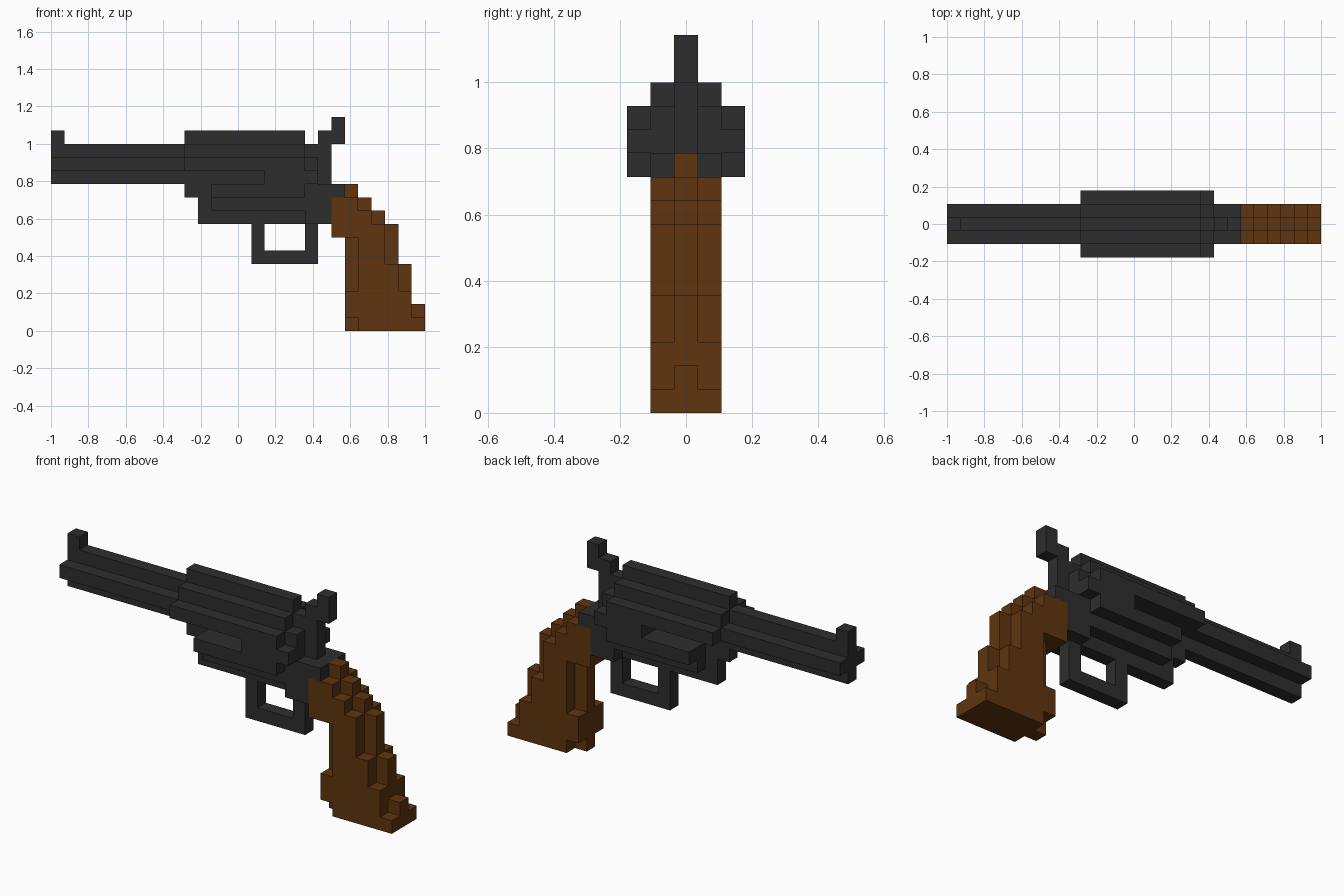
import bpy, bmesh
from mathutils import Vector

if "Cube" in bpy.data.objects:
    bpy.data.objects.remove(bpy.data.objects["Cube"])

U = 1 / 14  # size of one block; the model is 28 blocks long


def material(name, rgb):
    m = bpy.data.materials.new(name)
    m.diffuse_color = (*rgb, 1)
    m.use_nodes = True
    m.node_tree.nodes["Principled BSDF"].inputs["Base Color"].default_value = m.diffuse_color
    return m


STEEL = material("dark_steel", (0.027, 0.027, 0.027))
WOOD = material("brown_wood", (0.114, 0.035, 0.0045))
parts = {}


def part(name, mat, *boxes):
    """Each box is (x0, x1, z0, z1, half): blocks spanning -half..half in y."""
    cells = {(x, y, z) for x0, x1, z0, z1, h in boxes
             for x in range(x0, x1) for z in range(z0, z1) for y in range(-h, h + 1)}
    for other, _ in parts.values():
        cells -= other
    parts[name] = (cells, mat)


# Barrel with a plus-shaped section, and front sight
part("barrel", STEEL, (0, 10, 11, 14, 0), (0, 10, 12, 13, 1))
part("front_sight", STEEL, (0, 1, 14, 15, 0))

# Stepped cylinder with a side groove open to the front
part("cylinder", STEEL,
     (10, 19, 13, 15, 0), (10, 19, 13, 14, 1),
     (10, 19, 12, 13, 2), (16, 20, 11, 12, 2), (10, 16, 11, 12, 0),
     (12, 19, 10, 11, 2), (12, 19, 9, 10, 1))

# Frame below and behind the cylinder
part("frame", STEEL,
     (10, 12, 10, 11, 0), (11, 19, 8, 10, 0),
     (19, 21, 8, 11, 1), (19, 21, 11, 14, 0), (19, 20, 12, 13, 1),
     (21, 22, 10, 11, 1))
part("hammer", STEEL, (20, 21, 14, 15, 0), (21, 22, 14, 16, 0))

# Trigger guard loop
part("trigger_guard", STEEL, (15, 16, 5, 8, 0), (19, 20, 5, 8, 0), (16, 19, 5, 6, 0))

# Grip: (column, centre height, side height), with a ridge along the back
columns = [(22, 11, 10), (23, 10, 9), (24, 9, 8), (25, 8, 5), (26, 5, 3), (27, 2, 1)]
grip = [(21, 22, 7, 10, 1)]
for x, centre, side in columns:
    grip.append((x, x + 1, 0, centre, 0))
    if x > 22:
        grip.append((x, x + 1, 0, side, 1))
grip += [(22, 23, 7, 10, 1), (22, 23, 1, 3, 1)]  # front edge is notched
part("grip", WOOD, *grip)

# Turn each part into a mesh made only of its exposed faces
solid = set().union(*(c for c, _ in parts.values()))
for name, (cells, mat) in parts.items():
    bm = bmesh.new()
    for c in sorted(cells):
        mid = Vector((c[0] + 0.5, c[1], c[2] + 0.5))
        for axis in range(3):
            for s in (-1, 1):
                n = [0, 0, 0]
                n[axis] = s
                if tuple(a + b for a, b in zip(c, n)) in solid:
                    continue
                n = Vector(n)
                a = Vector((n.y, n.z, n.x))
                b = n.cross(a)
                corners = [mid + (n + i * a + j * b) / 2
                           for i, j in ((-1, -1), (1, -1), (1, 1), (-1, 1))]
                bm.faces.new([bm.verts.new((v - Vector((14, 0, 0))) * U) for v in corners])
    bmesh.ops.remove_doubles(bm, verts=bm.verts, dist=0.001)
    bmesh.ops.dissolve_limit(bm, angle_limit=0.01, verts=bm.verts, edges=bm.edges)
    mesh = bpy.data.meshes.new(name)
    bm.to_mesh(mesh)
    bm.free()
    mesh.materials.append(mat)
    bpy.context.collection.objects.link(bpy.data.objects.new(name, mesh))
